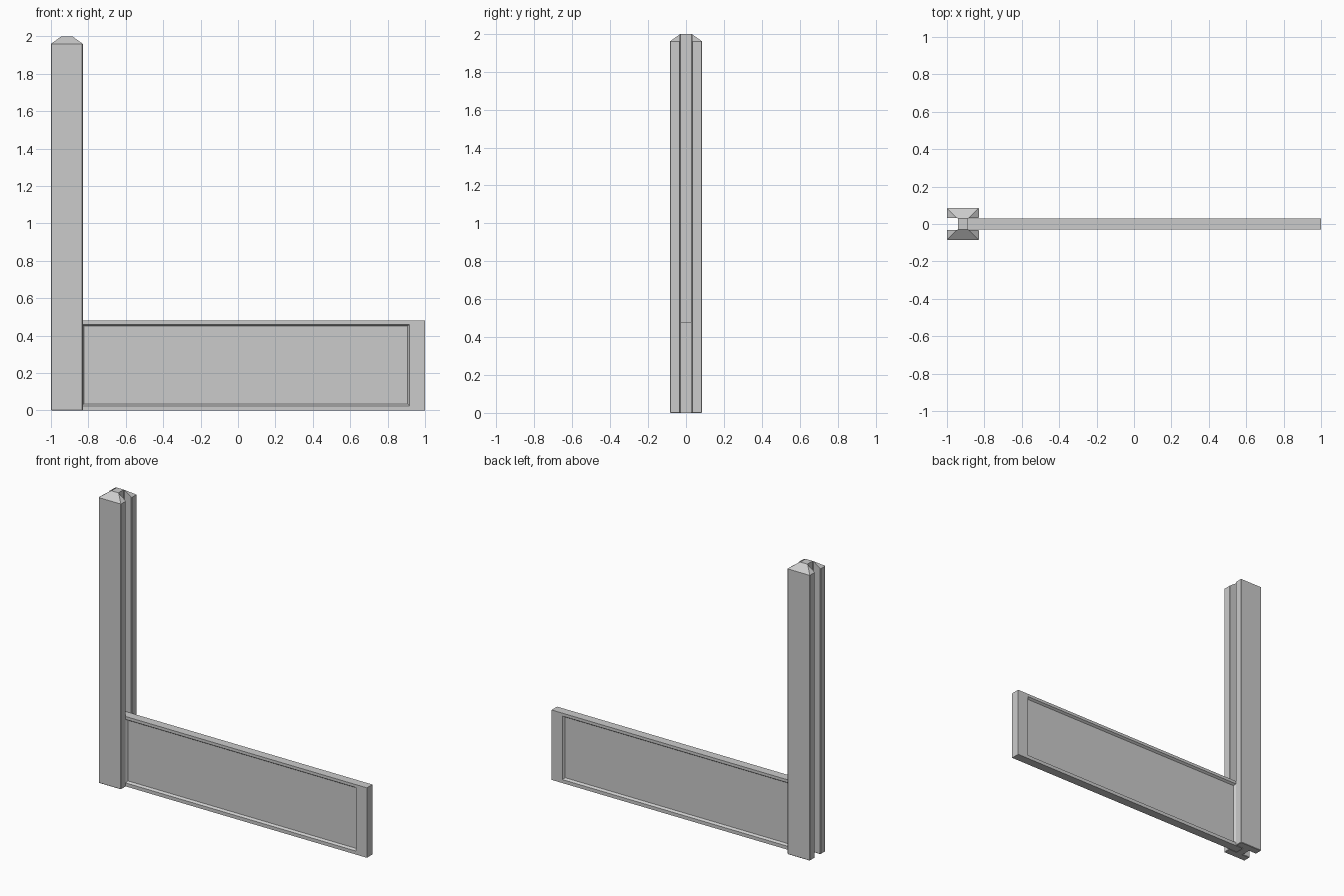
import bpy, bmesh

if "Cube" in bpy.data.objects:
    bpy.data.objects.remove(bpy.data.objects["Cube"])

PX = -0.915          # post centre in x
R = 0.085            # post half width


def add_object(name, bm):
    bmesh.ops.recalc_face_normals(bm, faces=bm.faces)
    mesh = bpy.data.meshes.new(name)
    bm.to_mesh(mesh)
    bm.free()
    ob = bpy.data.objects.new(name, mesh)
    bpy.context.collection.objects.link(ob)
    return ob


def loft(name, rings, bevel=0.0):
    """Closed solid through a stack of matching vertex rings."""
    bm = bmesh.new()
    loops = [[bm.verts.new(p) for p in ring] for ring in rings]
    n = len(loops[0])
    bm.faces.new(loops[0])
    bm.faces.new(loops[-1])
    for a, b in zip(loops, loops[1:]):
        for i in range(n):
            j = (i + 1) % n
            bm.faces.new((a[i], a[j], b[j], b[i]))
    bmesh.ops.recalc_face_normals(bm, faces=bm.faces)
    if bevel:
        bmesh.ops.bevel(bm, geom=bm.edges[:], offset=bevel, segments=1,
                        affect='EDGES', profile=0.5)
    return add_object(name, bm)


def boolean(ob, cutter, operation):
    mod = ob.modifiers.new(operation.lower(), 'BOOLEAN')
    mod.operation, mod.object, mod.solver = operation, cutter, 'EXACT'
    bpy.context.view_layer.objects.active = ob
    bpy.ops.object.modifier_apply(modifier=mod.name)
    bpy.data.objects.remove(cutter)


def square(h, z):
    return [(PX + sx * h, sy * h, z)
            for sx, sy in ((-1, -1), (1, -1), (1, 1), (-1, 1))]


def upright(x0, x1, z0, z1, y):
    return [(x0, y, z0), (x1, y, z0), (x1, y, z1), (x0, y, z1)]


# H-section post with slots on both sides, lightly chamfered
w, s = 0.027, 0.031
half = [(w, s), (R, s), (R, R), (-R, R), (-R, s), (-w, s)]
profile = half + [(-x, -y) for x, y in half]
post = loft("slotted_post", [[(PX + x, y, z) for x, y in profile]
                             for z in (0, 2.1)], bevel=0.003)

# Sloping post top
cap = loft("post_cap_cutter", [square(0.1, -0.1), square(0.1, 1.949),
                               square(0.029, 2.0)])
boolean(post, cap, 'INTERSECT')

# Base panel seated in the post slot
t = 0.03
panel = loft("base_panel", [upright(-0.888, 1, 0, 0.48, y) for y in (-t, t)])

# Recess with tapered sides on front and back
for side in (-1, 1):
    rings = []
    for y, inset in ((t + 0.015, -0.01), (t - 0.015, 0.01)):
        rings.append(upright(-0.834 + inset, 0.917 - inset,
                             0.024 + inset, 0.46 - inset, side * y))
    boolean(panel, loft("recess_cutter", rings), 'DIFFERENCE')
